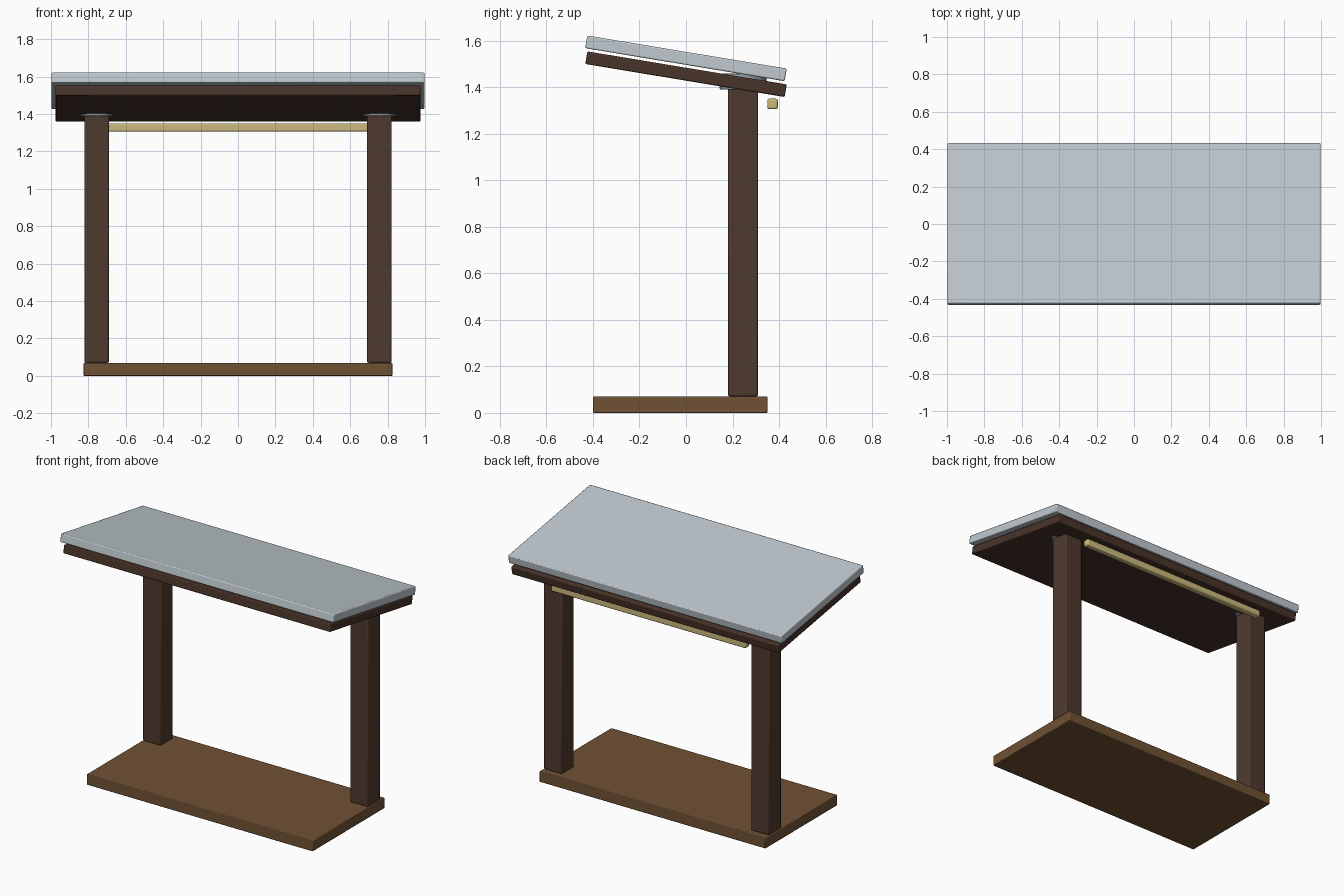
import bpy
import math

if "Cube" in bpy.data.objects:
    bpy.data.objects.remove(bpy.data.objects["Cube"])

TILT = -math.radians(9.4)


def material(name, rgb):
    m = bpy.data.materials.new(name)
    m.diffuse_color = (*rgb, 1)
    m.use_nodes = True
    m.node_tree.nodes["Principled BSDF"].inputs["Base Color"].default_value = m.diffuse_color
    return m


STEEL = material("pale steel", (0.53, 0.59, 0.63))
BRACKET = material("bracket grey", (0.30, 0.35, 0.39))
DARK = material("dark wood", (0.076, 0.042, 0.027))
BOARD = material("roof board wood", (0.065, 0.034, 0.022))
BASE = material("base wood", (0.16, 0.083, 0.034))
LAMP = material("pale yellow", (0.60, 0.49, 0.20))


def finish(ob, name, mat, bevel):
    ob.name = name
    ob.data.materials.append(mat)
    mod = ob.modifiers.new("soft edges", 'BEVEL')
    mod.width = bevel
    mod.segments = 2
    mod.limit_method = 'ANGLE'
    bpy.ops.object.shade_smooth_by_angle(angle=math.radians(30))


def box(name, mat, centre, size, tilt=0.0, bevel=0.006):
    bpy.ops.mesh.primitive_cube_add(size=1, location=centre)
    ob = bpy.context.object
    ob.scale = size
    bpy.ops.object.transform_apply(location=False, rotation=False, scale=True)
    ob.rotation_euler.x = tilt
    finish(ob, name, mat, bevel)


# floor platform
box("base", BASE, (0, -0.025, 0.035), (1.65, 0.75, 0.07), bevel=0.004)

# sloping roof: board below, metal sheet above
box("roof_board", BOARD, (0, 0, 1.456), (1.95, 0.869, 0.055), TILT)
box("roof_sheet", STEEL, (0, 0, 1.524), (1.995, 0.869, 0.055), TILT)

# posts and the round caps joining them to the roof
for side, x in (("left", -0.756), ("right", 0.756)):
    box(side + "_post", DARK, (x, 0.245, 0.735), (0.132, 0.13, 1.33), bevel=0.008)
    bpy.ops.mesh.primitive_cylinder_add(vertices=32, radius=0.1, depth=0.07,
                                        location=(x, 0.245, 1.425))
    finish(bpy.context.object, side + "_post_cap", BRACKET, 0.004)

# light bar under the rear edge
box("light_bar", LAMP, (0, 0.372, 1.328), (1.42, 0.045, 0.045), bevel=0.008)
